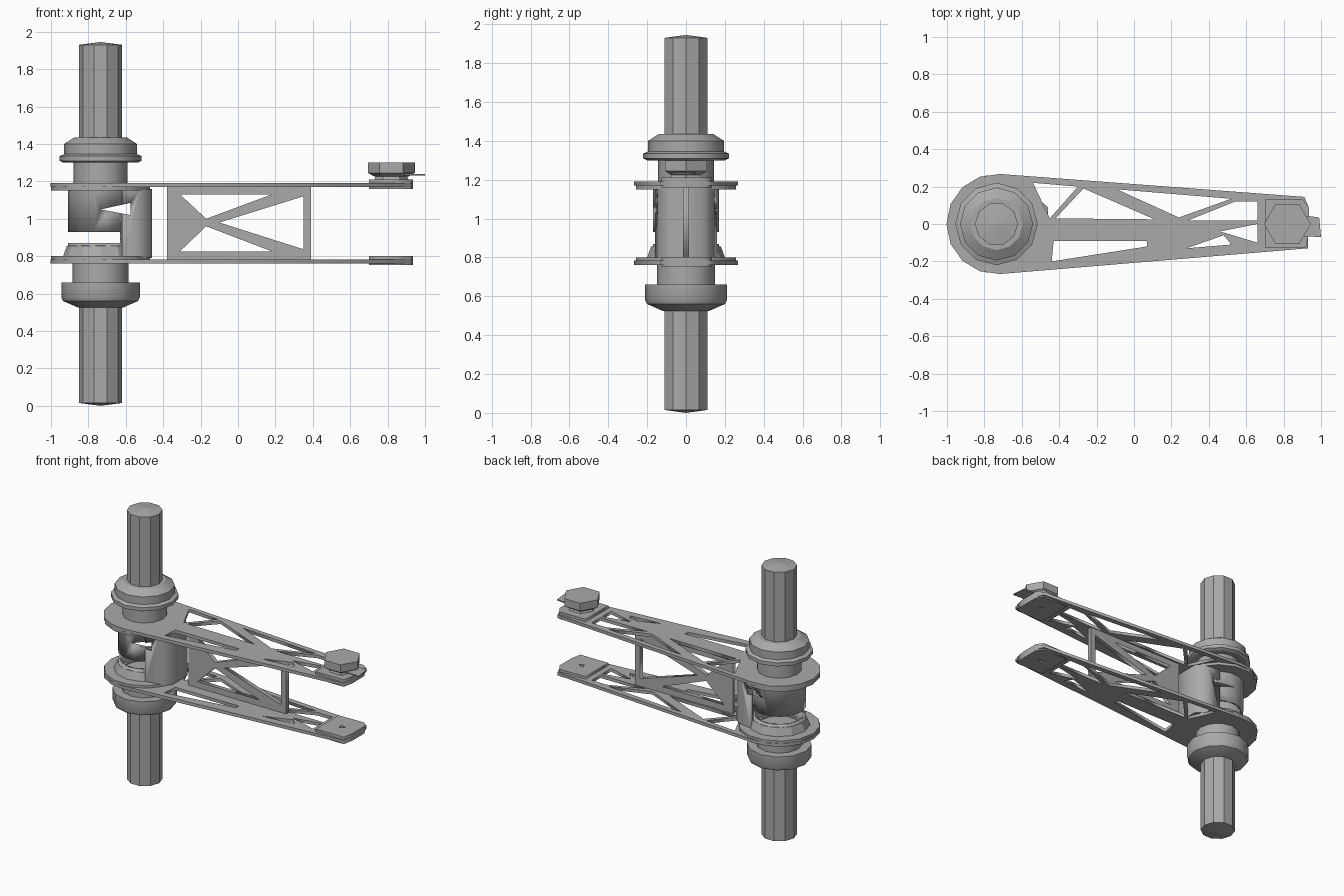
import bpy, bmesh, math
from mathutils import Matrix

if "Cube" in bpy.data.objects:
    bpy.data.objects.remove(bpy.data.objects["Cube"], do_unlink=True)

GREY = (0.4, 0.4, 0.4, 1)
metal = bpy.data.materials.new("plain grey metal")
metal.use_nodes = True
metal.diffuse_color = GREY
metal.node_tree.nodes["Principled BSDF"].inputs["Base Color"].default_value = GREY
AXLE_X = -0.735


def add_mesh(name, bm):
    bmesh.ops.remove_doubles(bm, verts=bm.verts, dist=1e-5)
    bmesh.ops.recalc_face_normals(bm, faces=bm.faces)
    mesh = bpy.data.meshes.new(name)
    bm.to_mesh(mesh)
    bm.free()
    obj = bpy.data.objects.new(name, mesh)
    bpy.context.collection.objects.link(obj)
    mesh.materials.append(metal)
    return obj


def lathe(name, profile, sides, x=AXLE_X, closed=False, turn=0.0):
    """Spin (radius, z) points around a vertical axis at x."""
    bm = bmesh.new()
    vs = [bm.verts.new((r, 0, z)) for r, z in profile]
    pairs = list(zip(vs, vs[1:])) + ([(vs[-1], vs[0])] if closed else [])
    edges = [bm.edges.new(p) for p in pairs]
    bmesh.ops.spin(bm, geom=vs + edges, cent=(0, 0, 0), axis=(0, 0, 1),
                   angle=math.tau, steps=sides, use_merge=True)
    bmesh.ops.transform(bm, matrix=Matrix.Translation((x, 0, 0)) @ Matrix.Rotation(turn, 4, 'Z'),
                        verts=bm.verts)
    return add_mesh(name, bm)


def ring(name, inner, outer, low, high, sides):
    return lathe(name, [(inner, low), (outer, low), (outer, high), (inner, high)], sides, closed=True)


def sheet(name, outlines, thick, matrix):
    """Flat plate: first outline is the rim, the others are holes."""
    cu = bpy.data.curves.new(name + "_outline", 'CURVE')
    cu.dimensions = '2D'
    cu.fill_mode = 'BOTH'
    cu.extrude = thick / 2
    for pts in outlines:
        sp = cu.splines.new('POLY')
        sp.points.add(len(pts) - 1)
        for p, (x, y) in zip(sp.points, pts):
            p.co = (x, y, 0, 1)
        sp.use_cyclic_u = True
    tmp = bpy.data.objects.new(name + "_tmp", cu)
    bpy.context.collection.objects.link(tmp)
    bpy.context.view_layer.update()
    mesh = bpy.data.meshes.new_from_object(tmp.evaluated_get(bpy.context.evaluated_depsgraph_get()))
    bpy.data.objects.remove(tmp, do_unlink=True)
    bm = bmesh.new()
    bm.from_mesh(mesh)
    bpy.data.meshes.remove(mesh)
    bmesh.ops.transform(bm, matrix=matrix, verts=bm.verts)
    return add_mesh(name, bm)


def level(z):
    return Matrix.Translation((0, 0, z))


UPRIGHT = Matrix.Rotation(math.pi / 2, 4, 'X')


def cut(target, cutter):
    mod = target.modifiers.new("cut", 'BOOLEAN')
    mod.operation = 'DIFFERENCE'
    mod.solver = 'EXACT'
    mod.object = cutter
    cutter.hide_render = True
    cutter.hide_viewport = True


# Axle ends
lathe("upper_shaft", [(0, 1.42), (.115, 1.42), (.115, 1.93), (0, 1.945)], 10)
lathe("lower_shaft", [(0, 0), (.115, .015), (.115, .53), (0, .53)], 10)

# Collars and necks
lathe("upper_collar", [(.13, 1.31), (.2, 1.3), (.22, 1.31), (.22, 1.335), (.195, 1.345),
                       (.195, 1.4), (.14, 1.435), (0, 1.435)], 12)
lathe("lower_collar", [(0, .525), (.12, .525), (.2, .56), (.21, .58), (.21, .66), (.13, .66)], 12)
lathe("upper_neck", [(0, 1.17), (.145, 1.17), (.145, 1.33), (0, 1.33)], 12)
lathe("lower_neck", [(0, .64), (.15, .64), (.15, .79), (0, .79)], 12)

# Hollow barrel between the arms, with flanges
barrel = ring("barrel", .155, .175, .79, 1.17, 14)
ring("upper_flange", .14, .265, 1.15, 1.17, 14)
ring("lower_flange", .14, .265, .78, .8, 14)
lathe("lower_seat_ring", [(.165, .86), (.18, .855), (.2, .8)], 12)

# Bracket joining barrel and arms
bracket = sheet("bracket", [[(-.62, .16), (-.52, .14), (-.46, .09), (-.46, -.09), (-.52, -.14),
                             (-.62, -.16), (-.62, -.14), (-.53, -.12), (-.48, -.08), (-.48, .08),
                             (-.53, .12), (-.62, .14)]], .37, level(.975))

# Slot and wedge window
slot = sheet("slot_cutter", [[(-.95, .87), (-.63, .87), (-.63, .93), (-.95, .93)]], .6, UPRIGHT)
wedge = sheet("window_cutter", [[(-.735, 1.05), (-.575, 1.085), (-.575, 1.02)]], .6, UPRIGHT)
cut(barrel, slot)
cut(barrel, wedge)
cut(bracket, wedge)

# Arms: tapered truss plates
rim = [(AXLE_X + .268 * math.cos(a), .268 * math.sin(a))
       for a in (math.radians(86 + 188 * i / 8) for i in range(9))]
rim += [(.93, -.13), (.93, .1), (.91, .145)]
bore = [(AXLE_X + .14 * math.cos(i * math.tau / 12), .14 * math.sin(i * math.tau / 12))
        for i in range(12)]
holes = [
    bore,
    [(-.54, .22), (-.3, .2), (-.45, .03)],
    [(-.42, .03), (-.27, .19), (.11, .025)],
    [(-.09, .185), (.52, .135), (.24, .035)],
    [(.29, .02), (.54, .12), (.66, .12), (.66, .02)],
    [(-.43, -.09), (.07, -.09), (.07, -.12), (-.44, -.2)],
    [(.28, -.13), (.48, -.06), (.52, -.11)],
    [(.46, -.04), (.66, -.1), (.66, 0)],
]
pad = [(.7, -.125), (.92, -.125), (.935, -.05), (.935, .09), (.9, .135), (.7, .13)]
pad_hole = [(.8, .02), (.845, .005), (.81, -.02)]
for side, z in (("upper", 1.18), ("lower", .772)):
    sheet(side + "_arm", [rim] + holes, .022, level(z))
    sheet(side + "_end_pad", [pad, pad_hole], .05, level(z + .005))

# Upright web between the arms
web = [(-.38, .775), (.39, .775), (.39, 1.175), (-.38, 1.175)]
web_holes = [
    [(-.31, 1.13), (.18, 1.13), (-.17, 1.0)],
    [(-.31, .826), (.18, .826), (-.17, .96)],
    [(.35, 1.12), (.35, .837), (-.1, .98)],
]
sheet("web", [web] + web_holes, .03, UPRIGHT)

# Knob on the upper arm
lathe("knob_stem", [(0, 1.19), (.1, 1.19), (.085, 1.225), (0, 1.225)], 6, x=.82)
lathe("knob", [(0, 1.225), (.09, 1.225), (.125, 1.245), (.125, 1.3), (0, 1.3)], 6, x=.82)
sheet("knob_tab", [[(.8, .06), (.99, .035), (1, -.07), (.8, -.06)]], .008, level(1.234))

# Soften the round parts, keep hard edges
for obj in bpy.data.objects:
    obj.select_set(obj.type == 'MESH' and obj.name in
                   ("upper_neck", "lower_neck", "upper_collar", "lower_collar",
                    "barrel", "upper_flange", "lower_flange"))
bpy.context.view_layer.objects.active = barrel
bpy.ops.object.shade_smooth_by_angle(angle=math.radians(31))
